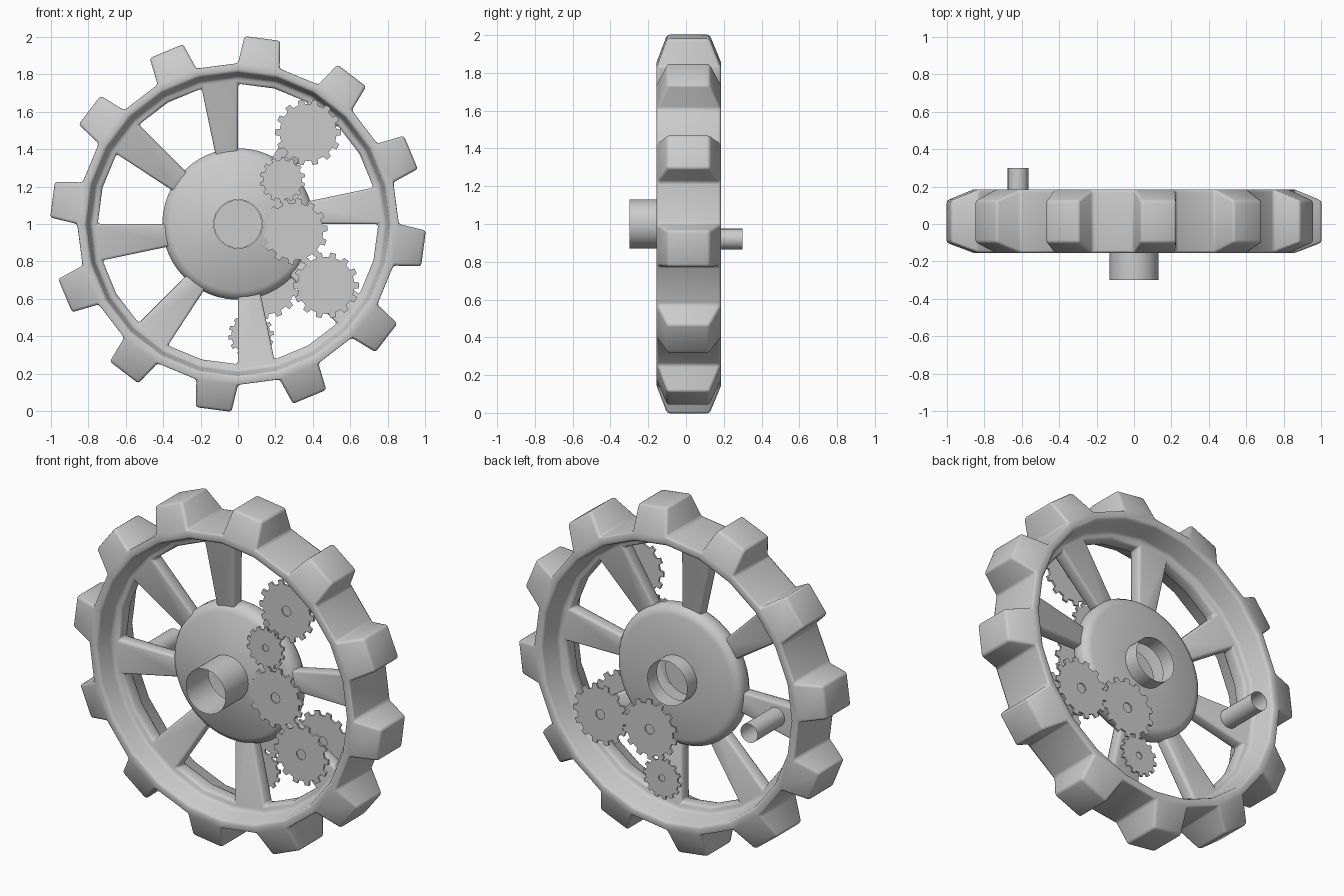
import bpy, bmesh
from math import cos, sin, pi, radians

if "Cube" in bpy.data.objects:
    bpy.data.objects.remove(bpy.data.objects["Cube"])

CZ = 1.0  # wheel axis height


def polar(r, a, y):
    return (r * cos(a), y, CZ + r * sin(a))


def finish(name, bm, angle=35, bevel=0):
    bmesh.ops.recalc_face_normals(bm, faces=bm.faces)
    me = bpy.data.meshes.new(name)
    bm.to_mesh(me)
    bm.free()
    ob = bpy.data.objects.new(name, me)
    bpy.context.collection.objects.link(ob)
    bpy.ops.object.select_all(action='DESELECT')
    ob.select_set(True)
    bpy.context.view_layer.objects.active = ob
    if bevel:
        for p in me.polygons:
            p.use_smooth = True
        m = ob.modifiers.new("soft_edges", 'BEVEL')
        m.width, m.segments = bevel, 2
        m.limit_method, m.angle_limit = 'ANGLE', radians(25)
    else:
        bpy.ops.object.shade_smooth_by_angle(angle=radians(angle))
    return ob


def lathe(bm, profile, n, closed=False):
    """Revolve (radius, y) points about the wheel axis; returns the rings of verts."""
    rings = [[bm.verts.new(polar(r, 2 * pi * i / n, y)) for i in range(n)] for r, y in profile]
    pairs = list(zip(rings, rings[1:] + rings[:1]))
    for a, b in pairs if closed else pairs[:-1]:
        for i in range(n):
            j = (i + 1) % n
            bm.faces.new((a[i], a[j], b[j], b[i]))
    return rings


# Rim: 24-sided channel with teeth on alternate outer faces and 8 tapering spokes
bm = bmesh.new()
N, STEP = 24, pi / 12
prof = [(.86, -.155), (.812, -.155), (.79, -.045), (.75, -.035),
        (.75, .045), (.79, .055), (.812, .185), (.86, .185)]
R = lathe(bm, prof, N, closed=True)


def grow(ra, rb, i, coords):
    """Replace the face between rings ra, rb on segment i by a block ending at coords."""
    j = (i + 1) % N
    base = [ra[i], ra[j], rb[j], rb[i]]
    f = next(f for f in ra[i].link_faces if set(f.verts) == set(base))
    bm.faces.remove(f)
    top = [bm.verts.new(c) for c in coords]
    for k in range(4):
        l = (k + 1) % 4
        bm.faces.new((base[k], base[l], top[l], top[k]))
    bm.faces.new(top)


for k in range(12):
    i = 2 * k + 1
    mid, h = (i + .5) * STEP, radians(5.5)
    grow(R[0], R[7], i, [polar(1.005, mid - h, -.10), polar(1.005, mid + h, -.10),
                         polar(1.005, mid + h, .125), polar(1.005, mid - h, .125)])
for k in range(8):
    i = 3 * k
    a, b = i * STEP, i * STEP + radians(18.5)
    grow(R[3], R[4], i, [polar(.34, a, -.03), polar(.36, b, -.03),
                         polar(.36, b, .04), polar(.34, a, .04)])
finish("toothed_wheel", bm, bevel=.014)

# Hub and open axle tube in one smooth turned piece, with a plug inside the bore
bm = bmesh.new()
lathe(bm, [(.13, -.3), (.13, -.09), (.36, -.05), (.39, -.032), (.405, -.005), (.405, .045),
           (.39, .068), (.36, .08), (.13, .085), (.13, .175)], 48)
plug = lathe(bm, [(.128, .01)], 48)[0]
bm.faces.new(plug)
finish("hub_and_axle", bm, angle=80)

# Crank pin on the back of one spoke
bm = bmesh.new()
px, pz, pr, n = -.62, .92, .055, 24
ends = [[bm.verts.new((px + pr * cos(2 * pi * i / n), y, pz + pr * sin(2 * pi * i / n)))
         for i in range(n)] for y in (-.01, .3)]
for i in range(n):
    j = (i + 1) % n
    bm.faces.new((ends[0][i], ends[0][j], ends[1][j], ends[1][i]))
finish("crank_pin", bm)


# Small flat gears with a shallow centre socket
def small_gear(name, x, z, r, y, turn=0, teeth=14, t=.012):
    bm = bmesh.new()
    s = 2 * pi / teeth
    outer = []
    for k in range(teeth):
        for f, q in ((-.5, .86), (-.27, .86), (-.19, 1), (.19, 1), (.27, .86)):
            outer.append((r * q, (k + f) * s + turn))
    inner = [(r * .165, a) for _, a in outer]
    rings = [[bm.verts.new((x + q * cos(a), yy, z + q * sin(a))) for q, a in pts]
             for pts, yy in ((inner, y), (inner, y - t / 2), (outer, y - t / 2),
                             (outer, y + t / 2), (inner, y + t / 2))]
    m = len(outer)
    for a, b in zip(rings, rings[1:] + rings[:1]):
        for i in range(m):
            j = (i + 1) % m
            bm.faces.new((a[i], a[j], b[j], b[i]))
    bm.faces.new(rings[0])
    finish(name, bm, 20)


FRONT, BACK = -.08, .12
small_gear("front_gear_top", .375, 1.49, .177, FRONT)
small_gear("front_gear_small", .238, 1.237, .122, FRONT, .2)
small_gear("front_gear_middle", .303, .96, .177, FRONT, .1)
small_gear("front_gear_low", .47, .672, .177, FRONT)
small_gear("back_gear_outer", .47, .672, .177, BACK)
small_gear("back_gear_middle", .15, .67, .177, BACK, .2)
small_gear("back_gear_small", .07, .405, .122, BACK, .1)
